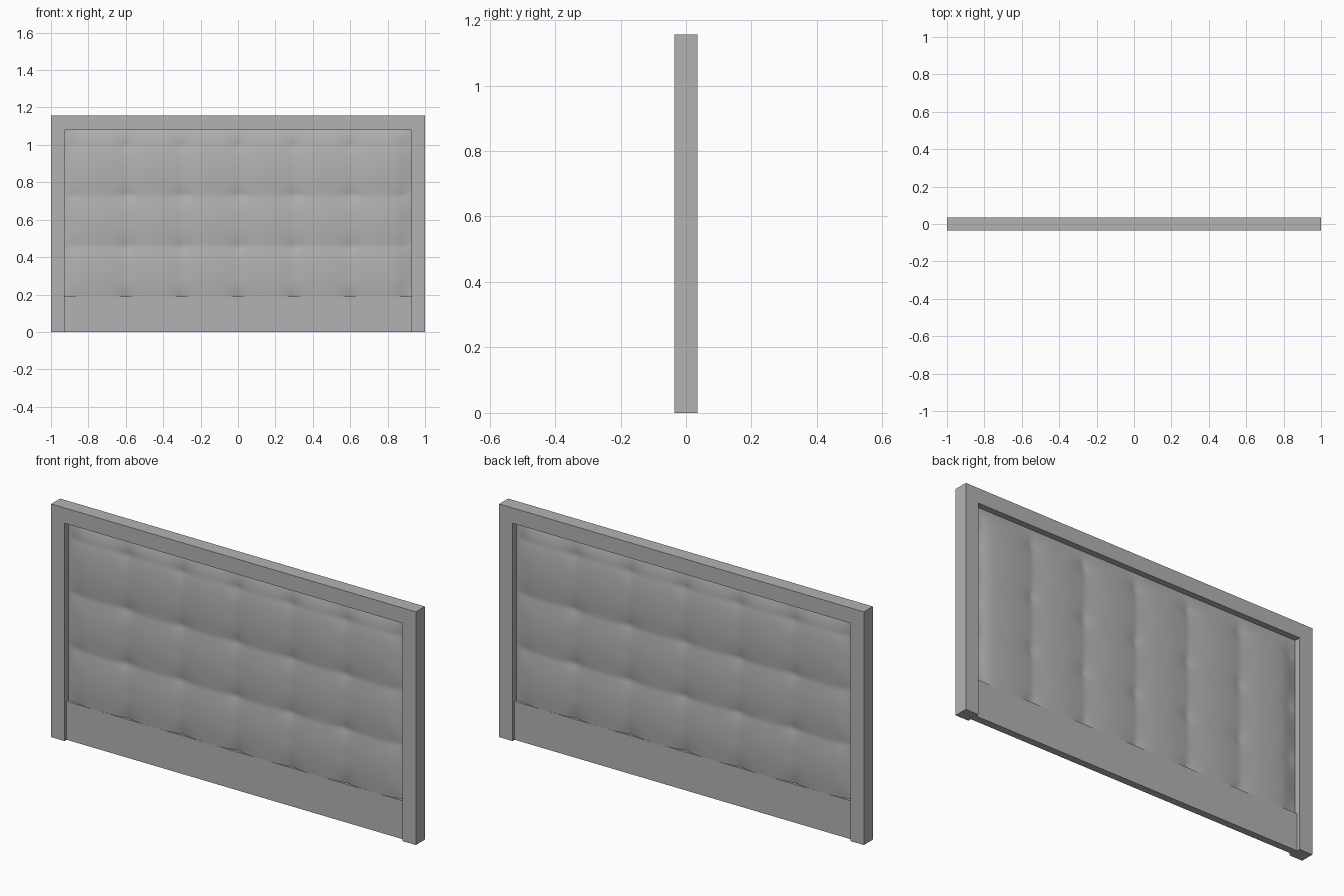
import bpy, bmesh, math

cube = bpy.data.objects.get("Cube")
if cube:
    bpy.data.objects.remove(cube, do_unlink=True)

grey = bpy.data.materials.new("neutral_grey")
grey.use_nodes = True
COLOUR = (0.45, 0.45, 0.45, 1)
grey.diffuse_color = COLOUR
grey.node_tree.nodes["Principled BSDF"].inputs["Base Color"].default_value = COLOUR

HEIGHT, DEPTH = 1.156, 0.035          # outer height and half thickness
IN_X, IN_TOP = 0.927, 1.08            # opening inside the frame
PLATE_TOP, PLATE_Y = 0.19, 0.018      # flat lower band
CELL_X, CELL_Z, PIT_Y = 0.3, 0.27, 0.004


def make_object(name, bm):
    bmesh.ops.recalc_face_normals(bm, faces=bm.faces)
    mesh = bpy.data.meshes.new(name)
    bm.to_mesh(mesh)
    bm.free()
    mesh.materials.append(grey)
    obj = bpy.data.objects.new(name, mesh)
    bpy.context.collection.objects.link(obj)
    return obj


def extruded_profile(name, points, half):
    """Extrude an x-z outline evenly through y."""
    bm = bmesh.new()
    face = bm.faces.new([bm.verts.new((x, -half, z)) for x, z in points])
    new = bmesh.ops.extrude_face_region(bm, geom=[face])["geom"]
    verts = [v for v in new if isinstance(v, bmesh.types.BMVert)]
    bmesh.ops.translate(bm, verts=verts, vec=(0, 2 * half, 0))
    return make_object(name, bm)


def cushion_depth(x, z):
    """Padded surface with a pit at every lattice point, thin at the rim."""
    a = abs(math.sin(math.pi * x / CELL_X))
    b = abs(math.sin(math.pi * (z - PLATE_TOP) / CELL_Z))
    s, t = (1 - (1 - k) ** 1.5 for k in (a, b))
    rise = 0.014 * (s + t - s * t) + 0.008 * a * b
    side = min(1, (IN_X - abs(x)) / 0.09)
    top = min(1, (IN_TOP - z) / 0.12)
    return PIT_Y + rise * math.sin(side * math.pi / 2) * math.sin(top * math.pi / 2)


# Frame: two posts and a top rail in one piece
extruded_profile("frame", [(-1, 0), (-1, HEIGHT), (1, HEIGHT), (1, 0), (IN_X, 0),
                           (IN_X, IN_TOP), (-IN_X, IN_TOP), (-IN_X, 0)], DEPTH)

# Flat band along the bottom
extruded_profile("lower_band", [(-IN_X, 0), (-IN_X, PLATE_TOP),
                                (IN_X, PLATE_TOP), (IN_X, 0)], PLATE_Y)

# Tufted padding, the same on both sides
for name, sign in (("front_padding", -1), ("back_padding", 1)):
    bm = bmesh.new()
    bmesh.ops.create_grid(bm, x_segments=124, y_segments=66, size=1)
    for v in bm.verts:
        x = v.co.x * IN_X
        z = PLATE_TOP + (v.co.y + 1) / 2 * (IN_TOP - PLATE_TOP)
        v.co = (x, sign * cushion_depth(x, z), z)
    padding = make_object(name, bm)
    # Open sheets: point the normals outward
    mesh = padding.data
    if sum(p.normal.y for p in mesh.polygons) * sign < 0:
        mesh.flip_normals()
    mesh.shade_smooth()
